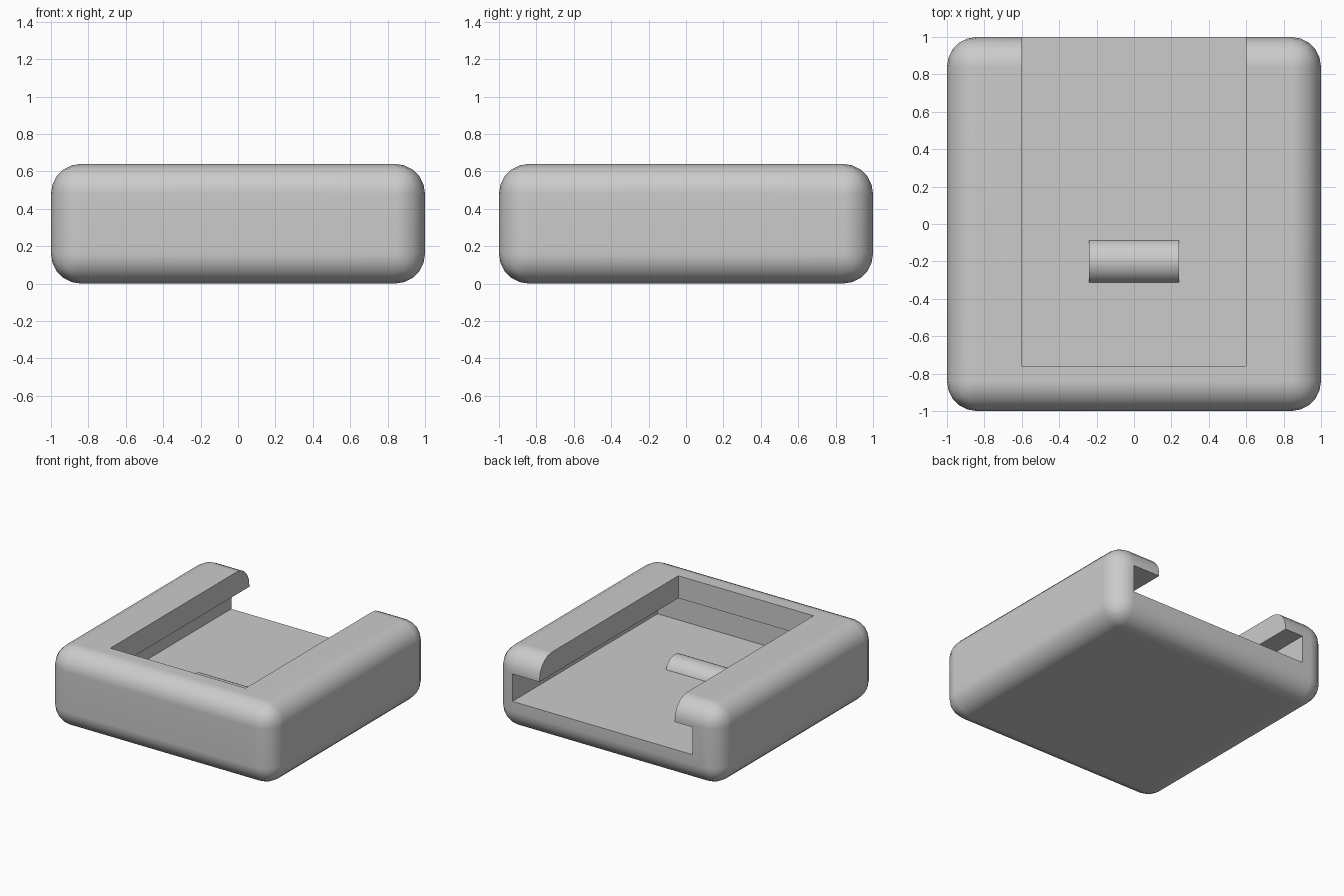
import bpy

if "Cube" in bpy.data.objects:
    bpy.data.objects.remove(bpy.data.objects["Cube"], do_unlink=True)

grey = bpy.data.materials.new("plain grey")
grey.use_nodes = True
grey.diffuse_color = (0.6, 0.6, 0.6, 1)
grey.node_tree.nodes["Principled BSDF"].inputs["Base Color"].default_value = (0.6, 0.6, 0.6, 1)


def box(name, low, high):
    """Box between two opposite corners."""
    center = [(a + b) / 2 for a, b in zip(low, high)]
    bpy.ops.mesh.primitive_cube_add(size=1, location=center)
    ob = bpy.context.object
    ob.name = name
    ob.scale = [b - a for a, b in zip(low, high)]
    bpy.ops.object.transform_apply(location=False, rotation=False, scale=True)
    ob.data.materials.append(grey)
    return ob


def apply_modifiers(ob):
    bpy.ops.object.select_all(action="DESELECT")
    ob.select_set(True)
    bpy.context.view_layer.objects.active = ob
    for mod in list(ob.modifiers):
        bpy.ops.object.modifier_apply(modifier=mod.name)


# Case with rounded edges
case = box("case", (-1, -1, 0), (1, 1, 0.64))
bevel = case.modifiers.new("round edges", "BEVEL")
bevel.width = 0.16
bevel.segments = 5

# Open top slot and the wider undercut below it, both open at the back
cutters = [
    box("top_slot_cutter", (-0.6, -0.76, 0.35), (0.6, 1.2, 0.8)),
    box("undercut_cutter", (-0.76, -0.84, 0.24), (0.84, 1.2, 0.46)),
]
for cutter in cutters:
    cut = case.modifiers.new(cutter.name, "BOOLEAN")
    cut.operation = "DIFFERENCE"
    cut.solver = "EXACT"
    cut.object = cutter
apply_modifiers(case)
for cutter in cutters:
    bpy.data.objects.remove(cutter, do_unlink=True)
bpy.ops.object.shade_smooth_by_angle(angle=0.6)
weighted = case.modifiers.new("even shading", "WEIGHTED_NORMAL")
weighted.keep_sharp = True

# Half-sunk round bar on the slot floor
bpy.ops.mesh.primitive_cylinder_add(vertices=32, radius=0.12, depth=0.48,
                                    location=(0, -0.2, 0.2), rotation=(0, 1.5708, 0))
bar = bpy.context.object
bar.name = "catch_bar"
bar.data.materials.append(grey)
bpy.ops.object.shade_smooth_by_angle(angle=0.6)
